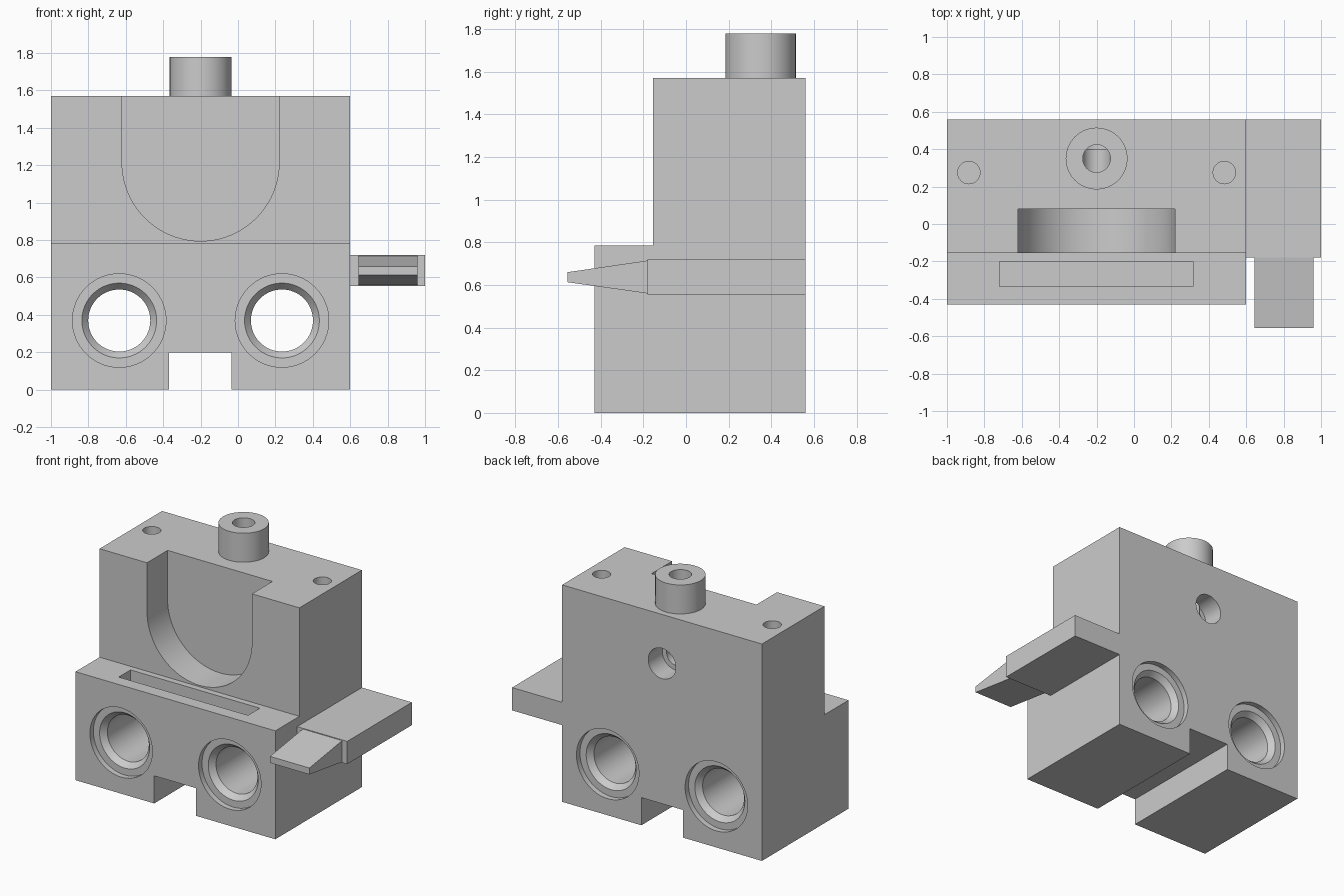
import bpy
import bmesh
from math import cos, sin, pi
from mathutils import Vector

cube = bpy.data.objects.get("Cube")
if cube:
    bpy.data.objects.remove(cube, do_unlink=True)

grey = bpy.data.materials.new("plain grey")
grey.use_nodes = True
grey.diffuse_color = (0.6, 0.6, 0.6, 1)
grey.node_tree.nodes["Principled BSDF"].inputs["Base Color"].default_value = grey.diffuse_color


def loft(name, rings):
    """Closed solid skinned through matching rings of points."""
    bm = bmesh.new()
    loops = [[bm.verts.new(p) for p in ring] for ring in rings]
    for a, b in zip(loops, loops[1:]):
        for i in range(len(a)):
            j = (i + 1) % len(a)
            bm.faces.new((a[i], a[j], b[j], b[i]))
    bm.faces.new(loops[0])
    bm.faces.new(loops[-1])
    bmesh.ops.recalc_face_normals(bm, faces=bm.faces)
    mesh = bpy.data.meshes.new(name)
    bm.to_mesh(mesh)
    bm.free()
    mesh.materials.append(grey)
    obj = bpy.data.objects.new(name, mesh)
    bpy.context.collection.objects.link(obj)
    return obj


def box(name, x, y, z):
    return loft(name, [[(x[0], y[0], h), (x[1], y[0], h), (x[1], y[1], h), (x[0], y[1], h)] for h in z])


def extrude(name, outline, start, end, axis):
    """Sweep a 2D outline along x or y."""
    place = (lambda u, v, d: (d, u, v)) if axis == "x" else (lambda u, v, d: (u, d, v))
    return loft(name, [[place(u, v, d) for u, v in outline] for d in (start, end)])


def turned(name, profile, centre, axis, sides=64):
    """Turn (radius, position) steps around the z or y axis."""
    rings = []
    for r, t in profile:
        ring = []
        for i in range(sides):
            a = 2 * pi * i / sides
            u, v = centre[0] + r * cos(a), centre[1] + r * sin(a)
            ring.append((u, v, t) if axis == "z" else (u, t, v))
        rings.append(ring)
    return loft(name, rings)


def cut(target, cutter):
    cutter.hide_render = True
    mod = target.modifiers.new("cut", "BOOLEAN")
    mod.operation = "DIFFERENCE"
    mod.solver = "EXACT"
    mod.object = cutter


def finish(obj):
    """Bake the cuts and smooth the round walls."""
    bpy.context.view_layer.update()
    graph = bpy.context.evaluated_depsgraph_get()
    mesh = bpy.data.meshes.new_from_object(obj.evaluated_get(graph))
    obj.modifiers.clear()
    obj.data = mesh
    bpy.ops.object.select_all(action="DESELECT")
    obj.select_set(True)
    bpy.context.view_layer.objects.active = obj
    bpy.ops.object.shade_smooth_by_angle()


MID = -0.2                     # centre line of the block
FRONT, STEP, BACK = -0.43, -0.155, 0.56
LEDGE, TOP = 0.785, 1.57
BORE_Z = 1.215

# Stepped main block
body = extrude("main_block", [(FRONT, 0), (BACK, 0), (BACK, TOP), (STEP, TOP),
                              (STEP, LEDGE), (FRONT, LEDGE)], -1, 0.6, "x")
# Spout on top
spout = turned("top_spout", [(0.165, TOP - 0.01), (0.165, 1.78)], (MID, 0.35), "z")

cutters = []

# U-shaped recess in the upper front
arc = [(MID + 0.42 * cos(pi + pi * i / 40), BORE_Z + 0.42 * sin(pi + pi * i / 40)) for i in range(41)]
outline = arc + [(MID + 0.42, TOP + 0.1), (MID - 0.42, TOP + 0.1)]
cutters.append(extrude("recess_cutter", outline, STEP - 0.1, 0.08, "y"))

# Slot in the ledge and channel underneath
cutters.append(box("slot_cutter", (-0.72, 0.315), (-0.335, -0.2), (LEDGE - 0.2, LEDGE + 0.1)))
cutters.append(box("channel_cutter", (-0.37, -0.035), (FRONT - 0.1, BACK + 0.1), (-0.1, 0.2)))

# Stepped and chamfered through holes, and small top holes
half_bore = [(0.25, -0.1), (0.25, 0.04), (0.2, 0.04), (0.166, 0.08)]
bore = [(r, FRONT + d) for r, d in half_bore] + [(r, BACK - d) for r, d in reversed(half_bore)]
for x in (MID - 0.435, MID + 0.435):
    cutters.append(turned("bore_cutter", bore, (x, 0.37), "y"))
for x in (MID - 0.683, MID + 0.683):
    cutters.append(turned("pin_hole_cutter", [(0.06, TOP - 0.3), (0.06, TOP + 0.1)], (x, 0.275), "z", 32))

# Rear port meeting the spout passage
cutters.append(turned("port_cutter", [(0.075, 0.22), (0.075, 0.4), (0.11, 0.4), (0.11, BACK + 0.1)],
                      (MID, BORE_Z), "y", 48))
passage = turned("passage_cutter", [(0.074, BORE_Z), (0.074, 1.9)], (MID, 0.35), "z", 48)
cutters.append(passage)

for c in cutters:
    cut(body, c)
cut(spout, passage)
finish(body)
finish(spout)
for c in cutters:
    bpy.data.objects.remove(c, do_unlink=True)

# Side arm with a tapered tongue
box("side_arm", (0.6, 1), (-0.18, BACK), (0.555, 0.72))
extrude("arm_tongue", [(-0.15, 0.556), (-0.15, 0.719), (-0.555, 0.66), (-0.555, 0.613)], 0.645, 0.96, "x")
